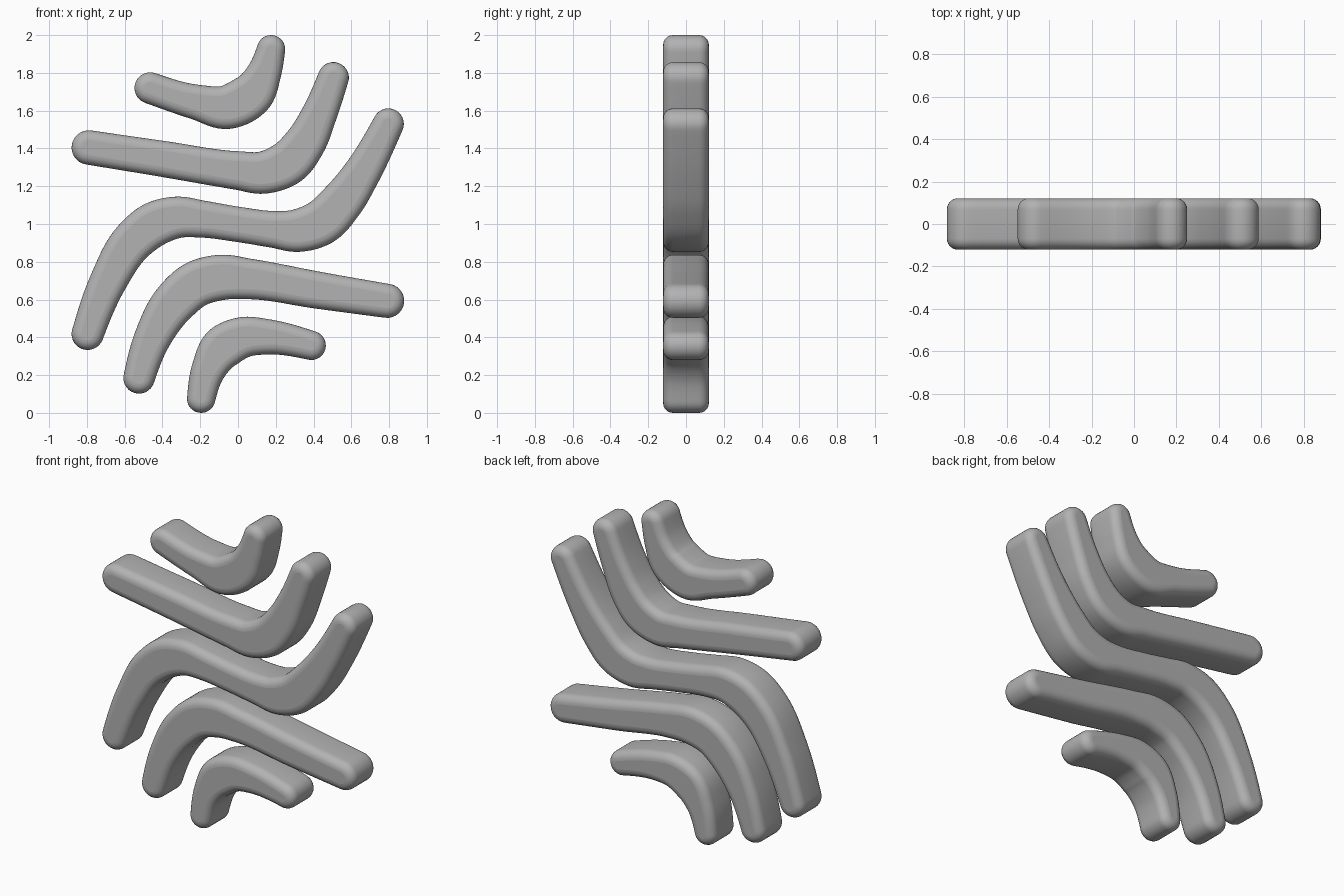
import bpy, bmesh, math
from mathutils import Vector

if "Cube" in bpy.data.objects:
    bpy.data.objects.remove(bpy.data.objects["Cube"])

HALF = 0.121     # half thickness
ROUND = 0.052    # edge rounding radius
SEG = 6          # rounding steps
STEPS = 8        # samples per path span
CAP = 14         # steps around each rounded end

grey = bpy.data.materials.new("grey")
grey.diffuse_color = (0.45, 0.445, 0.445, 1)
grey.use_nodes = True
grey.node_tree.nodes["Principled BSDF"].inputs["Base Color"].default_value = grey.diffuse_color

# Each bar is a centre path of (x, z, half width)
BARS = {
    "top_short_bar": [(-.465, 1.72, .083), (-.22, 1.645, .093), (-.055, 1.62, .117),
                      (.075, 1.69, .117), (.138, 1.80, .092), (.175, 1.925, .075)],
    "upper_bar": [(-.79, 1.405, .091), (-.4, 1.345, .095), (0, 1.283, .102),
                  (.13, 1.272, .112), (.265, 1.325, .119), (.355, 1.43, .11),
                  (.43, 1.58, .094), (.505, 1.775, .082)],
    "middle_wave_bar": [(-.796, .418, .085), (-.69, .69, .098), (-.55, .915, .113),
                        (-.44, 1.0, .118), (-.32, 1.035, .11), (-.19, 1.026, .098),
                        (0, .998, .093), (.193, .971, .098), (.31, .965, .113),
                        (.435, 1.005, .121), (.55, 1.118, .115), (.65, 1.26, .1),
                        (.796, 1.53, .082)],
    "lower_bar": [(-.524, .185, .083), (-.452, .397, .098), (-.335, .585, .117),
                  (-.215, .685, .122), (-.09, .717, .12), (.06, .709, .107),
                  (.42, .65, .098), (.79, .593, .09)],
    "bottom_short_bar": [(-.195, .075, .075), (-.155, .23, .092), (-.075, .35, .116),
                         (.03, .4, .108), (.15, .403, .094), (.388, .357, .077)],
}


def smooth_path(points):
    """Smooth curve through the points, width included."""
    p = [Vector(q) for q in points]
    t = [0.0]
    for a, b in zip(p, p[1:]):
        t.append(t[-1] + (b - a).length)
    last = len(p) - 1
    slope = [(p[i + 1] - p[i]) / (t[i + 1] - t[i]) for i in range(last)]
    tan = [None] * len(p)
    for i in range(1, last):
        h0, h1 = t[i] - t[i - 1], t[i + 1] - t[i]
        tan[i] = (slope[i - 1] * h1 + slope[i] * h0) / (h0 + h1)
    tan[0] = slope[0] * 1.5 - tan[1] * 0.5
    tan[last] = slope[-1] * 1.5 - tan[last - 1] * 0.5
    out = []
    for i in range(last):
        h = t[i + 1] - t[i]
        for k in range(STEPS):
            s = k / STEPS
            out.append(p[i] * (2*s**3 - 3*s**2 + 1) + tan[i] * h * (s**3 - 2*s**2 + s)
                       + p[i + 1] * (3*s**2 - 2*s**3) + tan[i + 1] * h * (s**3 - s**2))
    out.append(p[-1])
    return out


def outline(path, inset):
    """Closed round-ended outline around the path."""
    n = len(path)
    left, right, angles = [], [], []
    for i, q in enumerate(path):
        d = path[min(i + 1, n - 1)] - path[max(i - 1, 0)]
        a = math.atan2(d.y, d.x)
        r = q.z - inset
        off = Vector((-math.sin(a), math.cos(a))) * r
        left.append(q.xy + off)
        right.append(q.xy - off)
        angles.append(a)

    def cap(q, start):
        r = q.z - inset
        return [q.xy + Vector((math.cos(start - math.pi * k / CAP),
                               math.sin(start - math.pi * k / CAP))) * r
                for k in range(1, CAP)]

    return (left + cap(path[-1], angles[-1] + math.pi / 2)
            + right[::-1] + cap(path[0], angles[0] - math.pi / 2))


def make_bar(name, points):
    path = smooth_path(points)
    # Rounded profile from front face to back face: (inset, y)
    arc = [math.pi / 2 * k / SEG for k in range(SEG + 1)]
    front = [(ROUND * (1 - math.sin(a)), -HALF + ROUND * (1 - math.cos(a))) for a in arc]
    profile = front + [(i, -y) for i, y in reversed(front)]
    bm = bmesh.new()
    rings = [[bm.verts.new((c.x, y, c.y)) for c in outline(path, inset)]
             for inset, y in profile]
    n = len(rings[0])
    for a, b in zip(rings, rings[1:]):
        for i in range(n):
            j = (i + 1) % n
            bm.faces.new((a[i], a[j], b[j], b[i])).smooth = True
    # Flat front and back
    bm.faces.new(rings[0])
    bm.faces.new(rings[-1][::-1])
    bmesh.ops.recalc_face_normals(bm, faces=bm.faces)
    mesh = bpy.data.meshes.new(name)
    bm.to_mesh(mesh)
    bm.free()
    mesh.materials.append(grey)
    bpy.context.collection.objects.link(bpy.data.objects.new(name, mesh))


for bar_name, bar_points in BARS.items():
    make_bar(bar_name, bar_points)
